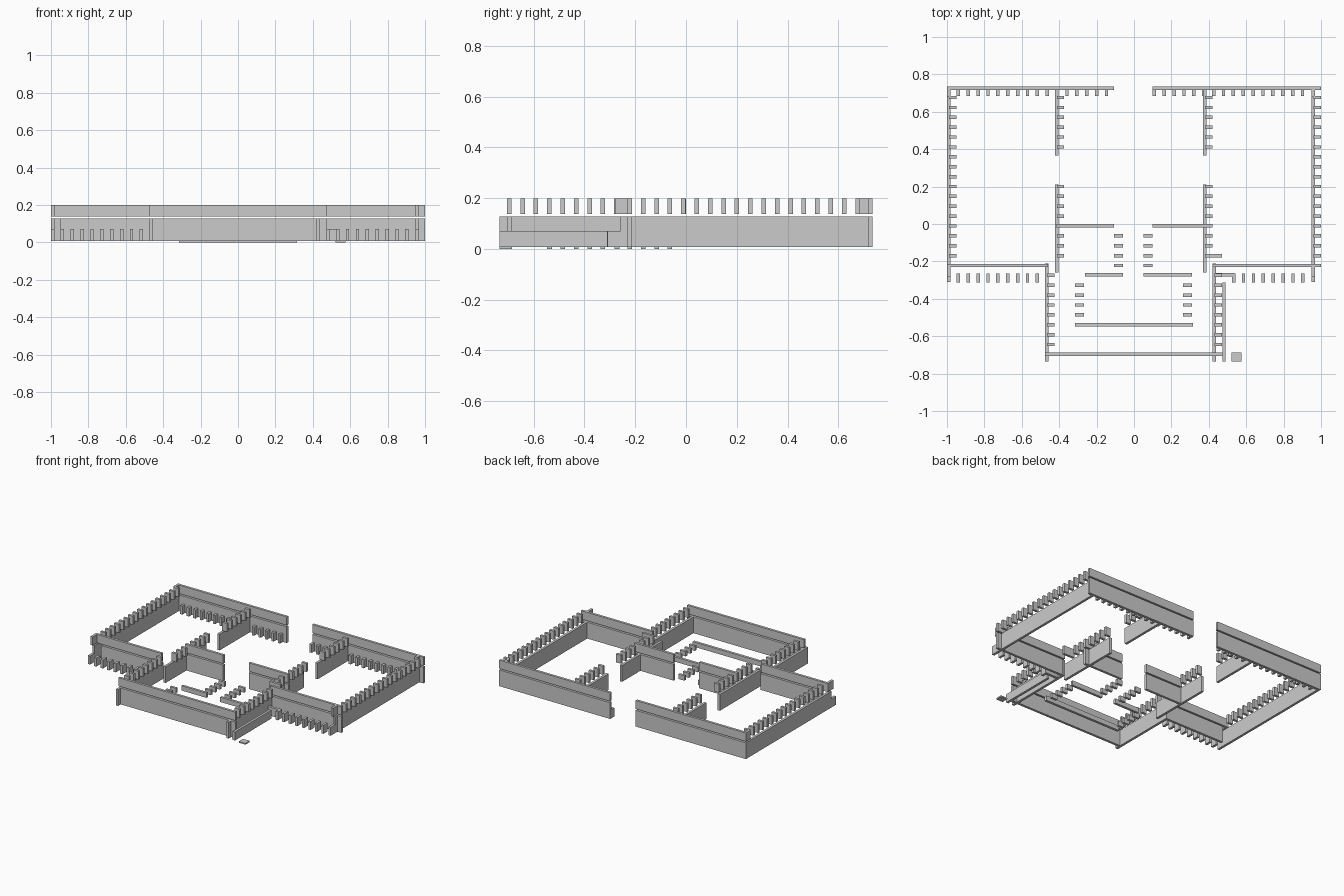
import bpy, bmesh

if "Cube" in bpy.data.objects:
    bpy.data.objects.remove(bpy.data.objects["Cube"])

T = 0.018            # wall thickness
P = 0.0528           # merlon spacing
LOW = (0.008, 0.07)  # ground merlons
MID = (0.008, 0.127) # walls
TOP = (0.137, 0.199) # parapets


def boxes(name, items):
    """One object from a list of (x0, x1, y0, y1, (z0, z1)) boxes."""
    bm = bmesh.new()
    for x0, x1, y0, y1, (z0, z1) in items:
        vs = bmesh.ops.create_cube(bm, size=1)["verts"]
        for v in vs:
            v.co.x = x1 if v.co.x > 0 else x0
            v.co.y = y1 if v.co.y > 0 else y0
            v.co.z = z1 if v.co.z > 0 else z0
    me = bpy.data.meshes.new(name)
    bm.to_mesh(me)
    bm.free()
    ob = bpy.data.objects.new(name, me)
    bpy.context.collection.objects.link(ob)
    return ob


def row_y(k):
    return 0.676 - P * k


def side_wall(name, x, y0, y1, k0, k1):
    """Wall along y with merlons floating just above it."""
    boxes(name + "_wall", [(x, x + T, y0, y1, MID)])
    boxes(name + "_merlons", [(x + 0.01, x + 0.05, row_y(k) - T / 2, row_y(k) + T / 2, TOP)
                              for k in range(k0, k1 + 1)])


def cross_wall(name, x0, x1, y):
    """Wall along x with a continuous parapet."""
    boxes(name + "_wall", [(x0, x1, y, y + T, MID)])
    boxes(name + "_parapet", [(x0, x1, y, y + T, TOP)])


def ground_merlons(name, px0, count, y0, y1, skip=()):
    boxes(name, [(px0 + P * k, px0 + P * k + T, y0, y1, LOW)
                 for k in range(count) if k not in skip])


# outer side walls
side_wall("left_outer", -1.0, -0.258, 0.735, 0, 17)
side_wall("right_outer", 0.95, -0.258, 0.735, 0, 17)
# inner side walls, split by doorways
for name, x in (("left_inner", -0.423), ("right_inner", 0.37)):
    side_wall(name + "_back", x, 0.367, 0.72, 0, 5)
    side_wall(name + "_front", x, -0.258, 0.212, 9, 16)
# front hall side walls
side_wall("left_hall", -0.475, -0.735, -0.212, 18, 25)
side_wall("right_hall", 0.42, -0.735, -0.212, 18, 25)

# walls across
cross_wall("back_left", -1.0, -0.107, 0.717)
cross_wall("back_right", 0.1, 1.0, 0.717)
cross_wall("middle_left", -0.415, -0.107, -0.018)
cross_wall("middle_right", 0.1, 0.42, -0.018)
cross_wall("front_left", -0.948, -0.46, -0.231)
cross_wall("front_right", 0.42, 1.0, -0.231)
cross_wall("hall_front", -0.475, 0.472, -0.705)

# ground merlons along the back and front
ground_merlons("back_left_merlons", -0.948, 16, 0.685, 0.717, (10,))
ground_merlons("back_right_merlons", 0.1, 16, 0.685, 0.717)
ground_merlons("front_left_merlons", -0.948, 9, -0.312, -0.265)
ground_merlons("front_right_merlons", 0.524, 8, -0.312, -0.265)

# corner pieces and loose low walls
corners = []
for x in (-1.0, 0.95):
    corners += [(x, x + T, -0.28, -0.215, TOP), (x, x + T, 0.68, 0.735, TOP),
                (x, x + T, -0.31, -0.258, LOW)]
boxes("corner_pieces", corners)
boxes("low_side_wall", [(0.472, 0.49, -0.735, -0.312, LOW)])
boxes("low_link_walls", [(0.43, 0.54, -0.281, -0.262, LOW),
                         (0.42, 0.47, -0.178, -0.16, TOP)])

# low furniture-like bars inside the hall
B = (0.0, 0.035)
boxes("hall_bars", [(-0.315, 0.315, -0.547, -0.528, B),
                    (-0.262, -0.06, -0.281, -0.263, B),
                    (0.052, 0.31, -0.281, -0.263, B)])
blocks = []
for x, ks in ((-0.107, range(14, 18)), (0.052, range(14, 18)),
              (-0.315, range(19, 23)), (0.262, range(19, 23))):
    blocks += [(x, x + 0.048, row_y(k) - T / 2, row_y(k) + T / 2, B) for k in ks]
boxes("hall_blocks", blocks)

# small slab outside the hall
boxes("ground_slab", [(0.521, 0.575, -0.735, -0.686, (0.0, 0.01))])
